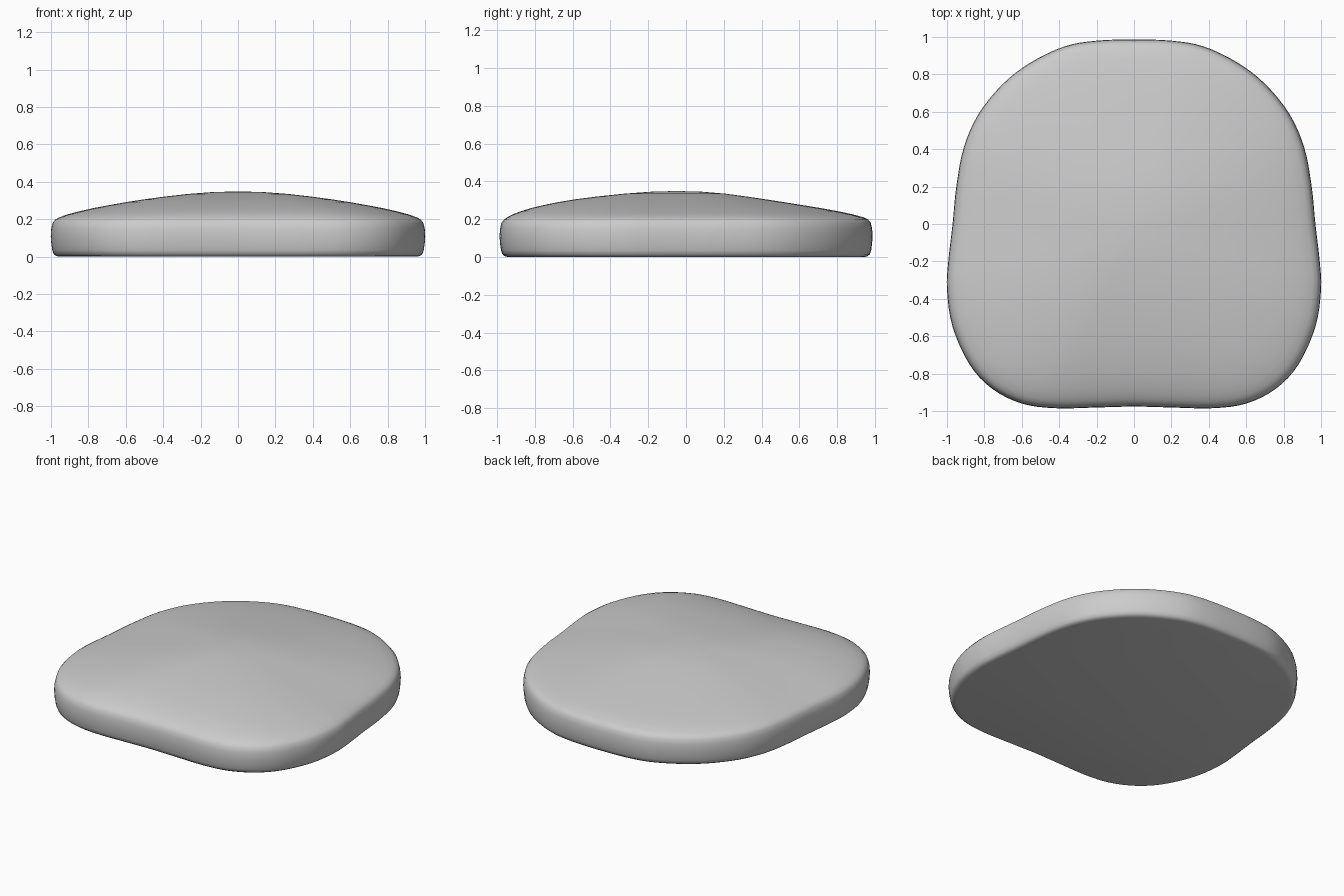
import bpy, bmesh
from mathutils import Vector

if "Cube" in bpy.data.objects:
    bpy.data.objects.remove(bpy.data.objects["Cube"])

# Right half of the plan outline, back centre to front centre
HALF = [(0, .987), (.2, .98), (.37, .95), (.55, .865), (.7, .75), (.83, .59),
        (.91, .41), (.95, .2), (.97, 0), (.993, -.2), (1, -.35), (.97, -.55),
        (.88, -.75), (.76, -.88), (.6, -.96), (.42, -.985), (.2, -.981), (0, -.976)]
# Stacked rings, bottom to top: scale of outline, height, y shift
RINGS = [(.955, 0, 0), (.972, .004, 0), (.985, .014, 0), (.992, .035, 0),
         (.997, .07, 0), (1, .11, 0), (.997, .15, 0), (.99, .18, 0),
         (.977, .197, 0), (.955, .21, -.004), (.91, .226, -.018),
         (.85, .242, -.035), (.77, .26, -.055), (.69, .275, -.07),
         (.6, .291, -.08), (.51, .305, -.083), (.4, .32, -.075),
         (.27, .335, -.06), (.14, .345, -.05)]


def smooth_loop(points, steps):
    """Closed Catmull-Rom curve through the points."""
    n, out = len(points), []
    for i in range(n):
        a, b, c, d = (Vector(points[(i + k) % n]) for k in (-1, 0, 1, 2))
        for j in range(steps):
            t = j / steps
            out.append(.5 * (2 * b + (c - a) * t + (2 * a - 5 * b + 4 * c - d) * t**2
                             + (3 * b - a - 3 * c + d) * t**3))
    return out


outline = smooth_loop(HALF + [(-x, y) for x, y in HALF[-2:0:-1]], 4)

# Seat cushion: flat base, upright rounded rim and domed top
bm = bmesh.new()
loops = [[bm.verts.new((p.x * s, p.y * s + dy, z)) for p in outline] for s, z, dy in RINGS]
n = len(outline)
for low, high in zip(loops, loops[1:]):
    for i in range(n):
        bm.faces.new((low[i], low[(i + 1) % n], high[(i + 1) % n], high[i]))
bm.faces.new(loops[0])
crown = bm.verts.new((0, -.05, .349))
for i in range(n):
    bm.faces.new((loops[-1][i], loops[-1][(i + 1) % n], crown))
bmesh.ops.recalc_face_normals(bm, faces=bm.faces)

mesh = bpy.data.meshes.new("seat_cushion")
bm.to_mesh(mesh)
bm.free()
cushion = bpy.data.objects.new("seat_cushion", mesh)
bpy.context.collection.objects.link(cushion)
bpy.context.view_layer.objects.active = cushion
cushion.select_set(True)
bpy.ops.object.shade_smooth_by_angle(angle=.7)
